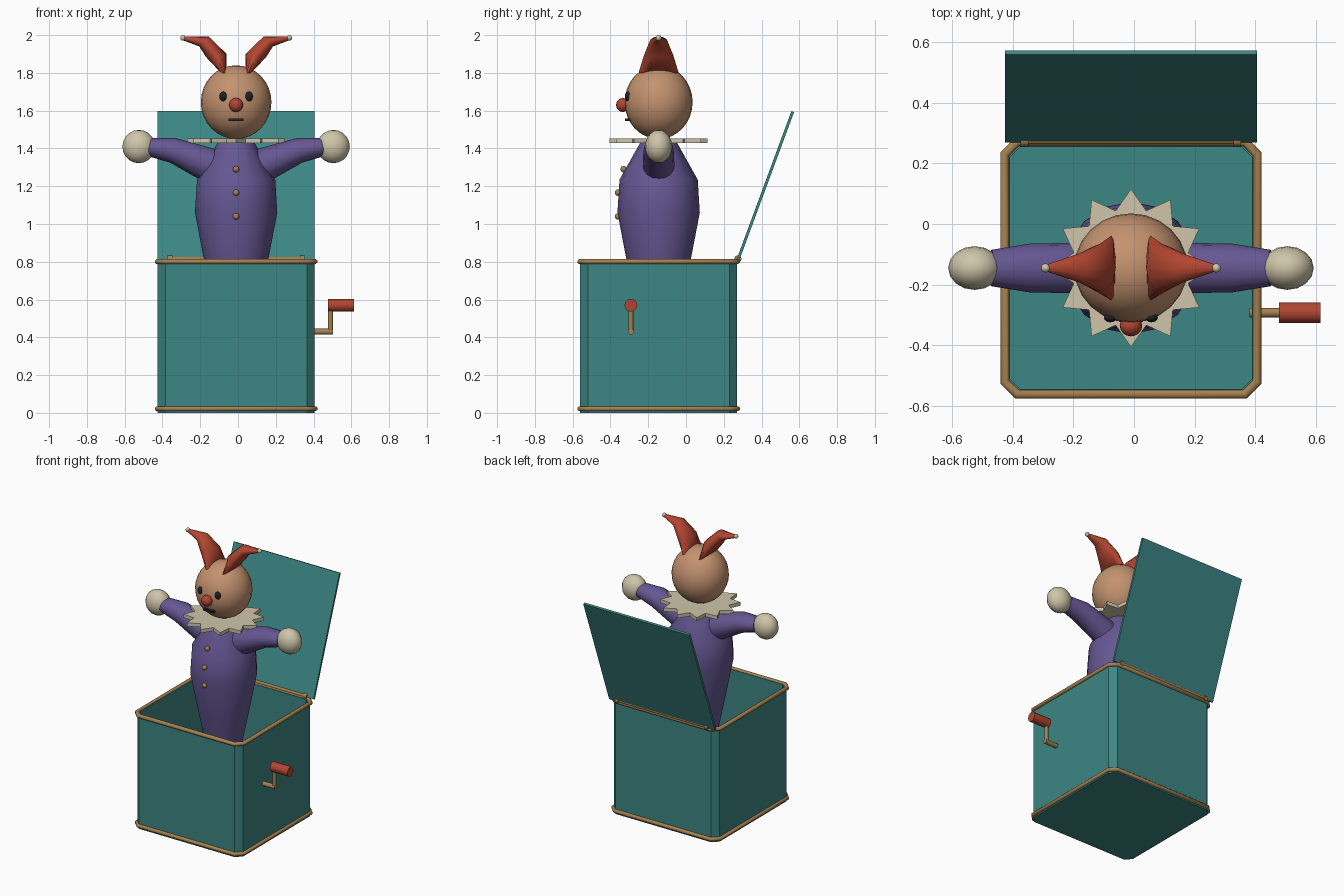
import bpy, bmesh
from math import cos, sin, pi, atan2, hypot
from mathutils import Vector, Matrix

if "Cube" in bpy.data.objects:
    bpy.data.objects.remove(bpy.data.objects["Cube"])

CX, CY = -0.01, -0.145          # centre of the box and the puppet
ORIGIN = Vector((CX, CY, 0))
COLOURS = {
    "teal": (0.045, 0.24, 0.23), "tan": (0.38, 0.22, 0.08),
    "purple": (0.13, 0.095, 0.29), "skin": (0.55, 0.29, 0.16),
    "red": (0.44, 0.06, 0.03), "ivory": (0.62, 0.56, 0.40),
    "black": (0.015, 0.015, 0.02),
}
MATS = {}
for key, rgb in COLOURS.items():
    MATS[key] = bpy.data.materials.new(key)
    MATS[key].diffuse_color = (*rgb, 1)


def finish(name, bm, colour, angle=35):
    bmesh.ops.recalc_face_normals(bm, faces=bm.faces)
    mesh = bpy.data.meshes.new(name)
    bm.to_mesh(mesh)
    bm.free()
    ob = bpy.data.objects.new(name, mesh)
    ob.location = ORIGIN
    mesh.materials.append(MATS[colour])
    bpy.context.collection.objects.link(ob)
    if angle:
        bpy.ops.object.select_all(action='DESELECT')
        ob.select_set(True)
        bpy.context.view_layer.objects.active = ob
        bpy.ops.object.shade_smooth_by_angle(angle=angle * pi / 180)
    return ob


def loft(name, rings, colour, angle=35, cap=True, closed=False):
    """Skin a list of point rings."""
    bm = bmesh.new()
    loops = [[bm.verts.new(p) for p in r] for r in rings]
    pairs = list(zip(loops, loops[1:]))
    if closed:
        pairs.append((loops[-1], loops[0]))
    n = len(loops[0])
    for a, b in pairs:
        for i in range(n):
            j = (i + 1) % n
            bm.faces.new((a[i], a[j], b[j], b[i]))
    if cap and not closed:
        bm.faces.new(loops[0])
        bm.faces.new(loops[-1])
    return finish(name, bm, colour, angle)


def oval(a, b, ry, n=16, side=1):
    """Oval ring whose ends are a and b in the xz plane, half depth ry."""
    a, b = Vector((a[0] * side, 0, a[1])), Vector((b[0] * side, 0, b[1]))
    c, u = (a + b) / 2, (b - a) / 2
    return [c + u * cos(2 * pi * i / n) + Vector((0, ry, 0)) * sin(2 * pi * i / n)
            for i in range(n)]


def ball(name, loc, size, colour, seg=16):
    bm = bmesh.new()
    bmesh.ops.create_uvsphere(bm, u_segments=seg, v_segments=seg * 2 // 3, radius=1)
    bmesh.ops.scale(bm, vec=size, verts=bm.verts)
    bmesh.ops.translate(bm, vec=loc, verts=bm.verts)
    return finish(name, bm, colour, 60)


def rod(name, a, b, r, colour, seg=12):
    a, b = Vector(a), Vector(b)
    d = b - a
    bm = bmesh.new()
    m = Matrix.Translation((a + b) / 2) @ d.to_track_quat('Z', 'Y').to_matrix().to_4x4()
    bmesh.ops.create_cone(bm, cap_ends=True, segments=seg, radius1=r, radius2=r,
                          depth=d.length, matrix=m)
    return finish(name, bm, colour, 40)


def block(name, loc, size, colour, tilt=0):
    bm = bmesh.new()
    bmesh.ops.create_cube(bm, size=1)
    bmesh.ops.scale(bm, vec=size, verts=bm.verts)
    bmesh.ops.rotate(bm, matrix=Matrix.Rotation(tilt, 3, 'X'), verts=bm.verts)
    bmesh.ops.translate(bm, vec=loc, verts=bm.verts)
    return finish(name, bm, colour, 0)


def clipped_square(h, c, z):
    k = h - c
    return [(h, -k, z), (h, k, z), (k, h, z), (-k, h, z),
            (-h, k, z), (-h, -k, z), (-k, -h, z), (k, -h, z)]


# open box with clipped corners: outside, rim, inside
loft("box", [clipped_square(0.415, 0.040, 0), clipped_square(0.415, 0.040, 0.805),
             clipped_square(0.398, 0.033, 0.805), clipped_square(0.398, 0.033, 0.02)],
     "teal", 0)

# rounded trim around the top and bottom edges
for label, z in (("top_trim", 0.801), ("bottom_trim", 0.022)):
    rings = []
    for i in range(8):
        t = 2 * pi * (i + 0.5) / 8
        off = 0.015 * cos(t)
        rings.append(clipped_square(0.416 + off, 0.041 + off * 0.59, z + 0.014 * sin(t)))
    loft(label, rings, "tan", 50, closed=True)

# lid leaning back on its hinge
y0, z0, y1, z1 = 0.42, 0.81, 0.71, 1.595
block("lid", (0, (y0 + y1) / 2, (z0 + z1) / 2), (0.83, 0.015, hypot(y1 - y0, z1 - z0)),
      "teal", -atan2(y1 - y0, z1 - z0))
rod("hinge_rod", (-0.36, 0.42, 0.815), (0.36, 0.42, 0.815), 0.012, "tan")
for s in (-1, 1):
    rod("hinge_knuckle", (s * 0.338, 0.42, 0.815), (s * 0.363, 0.42, 0.815), 0.019, "tan")

# crank on the right side
rod("crank_shaft", (0.39, -0.147, 0.43), (0.512, -0.147, 0.43), 0.016, "tan")
rod("crank_arm", (0.50, -0.147, 0.42), (0.50, -0.147, 0.58), 0.013, "tan")
rod("crank_handle", (0.487, -0.147, 0.57), (0.625, -0.147, 0.57), 0.034, "red")

# puppet body, tapering down into the box
body = [(0.07, 0.02), (0.08, 0.35), (0.122, 0.57), (0.17, 0.81),
        (0.218, 1.06), (0.207, 1.235), (0.092, 1.44)]
loft("body", [oval((-r, z), (r, z), r) for r, z in body], "purple", 40)
for z, y in ((1.29, -0.185), (1.166, -0.215), (1.04, -0.215)):
    ball("button", (0, y, z), (0.017, 0.017, 0.017), "tan", 12)

# twelve-pointed ruff
star = [((0.26 if i % 2 == 0 else 0.195) * cos(pi * i / 12),
         (0.26 if i % 2 == 0 else 0.195) * sin(pi * i / 12)) for i in range(24)]
loft("ruff", [[(x, y, z) for x, y in star] for z in (1.428, 1.453)], "ivory", 0)

# head and face
ball("head", (0, 0, 1.645), (0.187, 0.18, 0.195), "skin", 24)
ball("nose", (0, -0.19, 1.63), (0.037, 0.035, 0.037), "red")
block("mouth", (0, -0.163, 1.553), (0.08, 0.03, 0.013), "black")

for s in (-1, 1):
    ball("eye", (s * 0.068, -0.163, 1.675), (0.021, 0.016, 0.026), "black", 12)
    # arms and hands
    arm = [((0.05, 1.38), (0.13, 1.20), 0.085), ((0.32, 1.455), (0.35, 1.325), 0.08),
           ((0.45, 1.455), (0.47, 1.36), 0.06)]
    loft("arm", [oval(a, b, ry, 16, s) for a, b, ry in arm], "purple", 40)
    ball("hand", (s * 0.515, 0, 1.41), (0.087, 0.072, 0.088), "ivory", 16)
    # curling cap horns with a bead at each tip
    horn = [((0.05, 1.80), (0.08, 1.80), 0.106), ((0.05, 1.90), (0.16, 1.885), 0.078),
            ((0.145, 1.992), (0.195, 1.94), 0.048), ((0.272, 1.993), (0.28, 1.972), 0.012)]
    loft("cap_horn", [oval(a, b, ry, 12, s) for a, b, ry in horn], "red", 50)
    ball("cap_bead", (s * 0.281, 0, 1.985), (0.015, 0.015, 0.015), "ivory", 12)

for m in bpy.data.materials:
    if m.users and not m.is_grease_pencil:
        m.use_nodes = True
        m.node_tree.nodes["Principled BSDF"].inputs["Base Color"].default_value = m.diffuse_color
